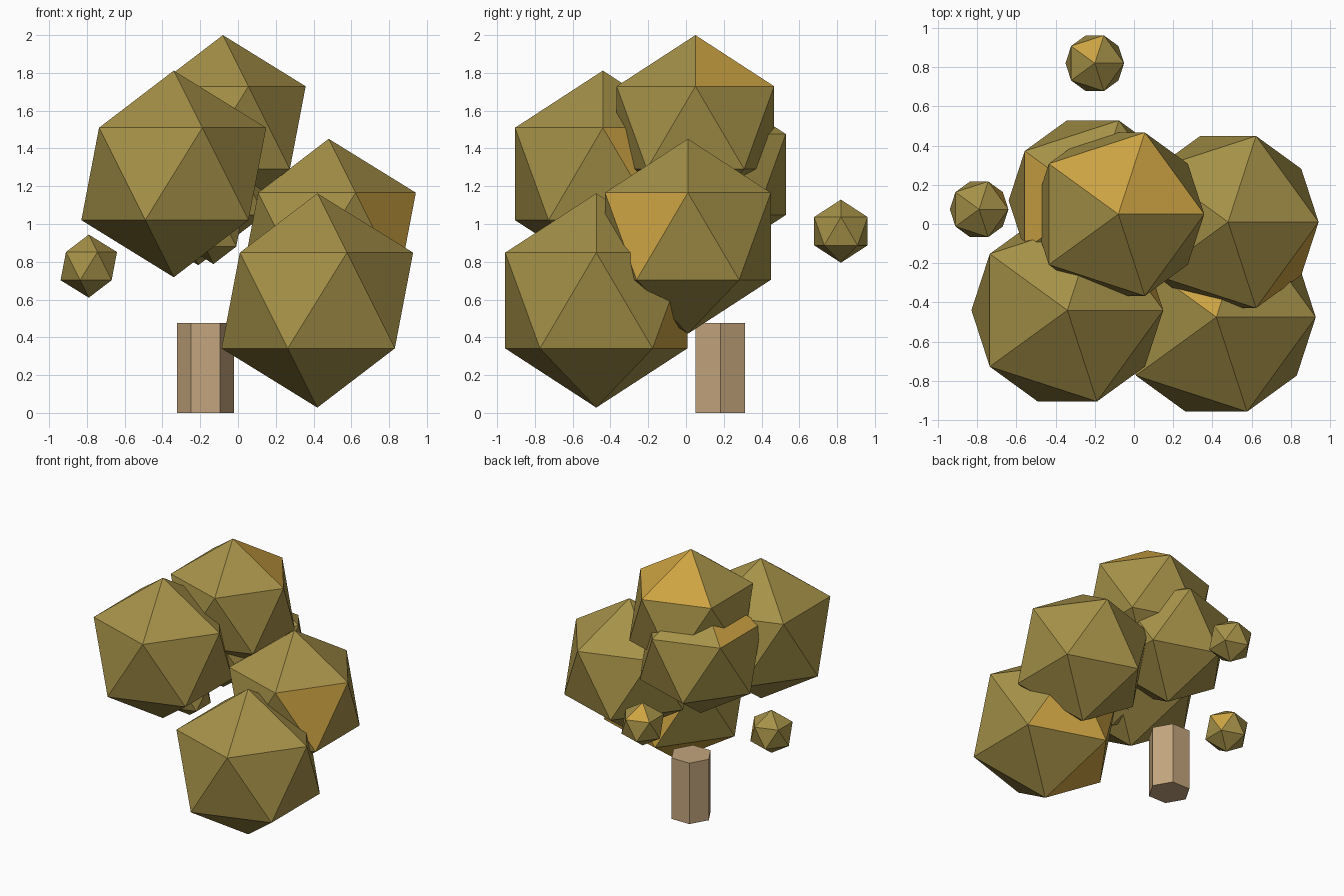
import bpy, bmesh, math

if "Cube" in bpy.data.objects:
    bpy.data.objects.remove(bpy.data.objects["Cube"])


def material(name, rgb):
    m = bpy.data.materials.new(name)
    m.diffuse_color = (*rgb, 1)
    m.use_nodes = True
    m.node_tree.nodes["Principled BSDF"].inputs["Base Color"].default_value = m.diffuse_color
    return m


olive = material("olive leaf", (0.376, 0.283, 0.065))
amber = material("amber leaf", (0.61, 0.366, 0.055))
bark = material("tan bark", (0.546, 0.376, 0.205))


def finish(bm, name, location, mats):
    mesh = bpy.data.meshes.new(name)
    bm.to_mesh(mesh)
    bm.free()
    for m in mats:
        mesh.materials.append(m)
    ob = bpy.data.objects.new(name, mesh)
    ob.location = location
    bpy.context.collection.objects.link(ob)


def facing(normal):
    """Band of the face (cap, upper, lower, base) and its heading in degrees."""
    z = normal.z
    band = "cap" if z > 0.5 else "upper" if z > 0 else "lower" if z > -0.5 else "base"
    return band, round(math.degrees(math.atan2(normal.y, normal.x)) / 36) * 36 % 360


def leaf_clump(name, location, radius, amber_faces=()):
    bm = bmesh.new()
    bmesh.ops.create_icosphere(bm, subdivisions=1, radius=radius)
    bm.normal_update()
    for f in bm.faces:
        f.material_index = int(facing(f.normal) in amber_faces)
    finish(bm, name, location, (olive, amber))


# Large leaf clumps, with the faces that have turned amber
leaf_clump("top_leaves", (-0.08, 0.05, 1.51), 0.49, [("cap", 36), ("cap", 108)])
leaf_clump("front_left_leaves", (-0.34, -0.44, 1.265), 0.547, [("upper", 36)])
leaf_clump("right_leaves", (0.48, 0.01, 0.935), 0.516, [("upper", 324)])
leaf_clump("front_right_leaves", (0.42, -0.475, 0.595), 0.567,
           [("cap", 108), ("upper", 108), ("lower", 72), ("base", 144)])
leaf_clump("back_left_leaves", (-0.21, 0.12, 1.262), 0.48, [("cap", 180)])

# Small loose clumps around the trunk
leaf_clump("left_small_leaves", (-0.79, 0.075, 0.777), 0.167, [("upper", 36)])
leaf_clump("back_small_leaves", (-0.20, 0.82, 0.962), 0.167, [("cap", 108)])
leaf_clump("front_small_leaves", (-0.13, -0.41, 0.955), 0.167)

# Six-sided trunk with corners along x
bm = bmesh.new()
bmesh.ops.create_cone(bm, cap_ends=True, segments=6, radius1=0.152, radius2=0.152, depth=0.475)
for v in bm.verts:
    v.co.x, v.co.y = v.co.y, -v.co.x
finish(bm, "trunk", (-0.172, 0.182, 0.2375), (bark,))
